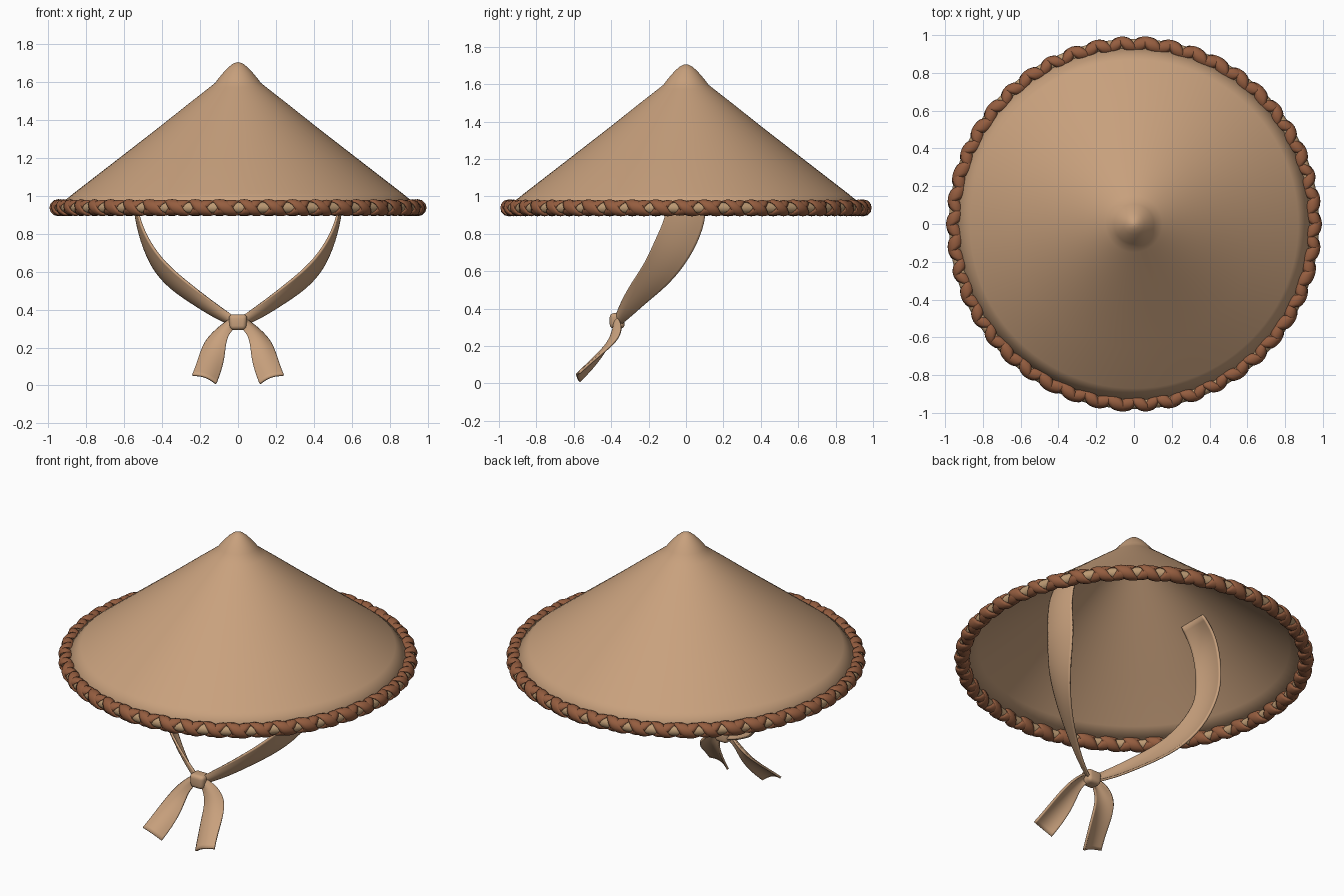
import bpy
import bmesh
from math import sin, cos, pi, tau, radians
from mathutils import Vector

if "Cube" in bpy.data.objects:
    bpy.data.objects.remove(bpy.data.objects["Cube"], do_unlink=True)


def material(name, rgb):
    m = bpy.data.materials.new(name)
    m.use_nodes = True
    m.diffuse_color = (*rgb, 1)
    m.node_tree.nodes["Principled BSDF"].inputs["Base Color"].default_value = (*rgb, 1)
    return m


TAN = material("tan cloth", (0.58, 0.355, 0.205))
CANE = material("pale cane", (0.5, 0.32, 0.17))
BROWN = material("brown lacing", (0.30, 0.11, 0.05))


def grid(name, rows, mat, wrap_rows=False, wrap_cols=False):
    """Skin a grid of points with quads."""
    bm = bmesh.new()
    vs = [[bm.verts.new(p) for p in row] for row in rows]
    nr, nc = len(vs), len(vs[0])
    for i in range(nr if wrap_rows else nr - 1):
        for j in range(nc if wrap_cols else nc - 1):
            a, b = vs[i], vs[(i + 1) % nr]
            k = (j + 1) % nc
            bm.faces.new((a[j], a[k], b[k], b[j]))
    bmesh.ops.remove_doubles(bm, verts=bm.verts, dist=1e-5)
    return finish(name, bm, mat)


def finish(name, bm, mat):
    me = bpy.data.meshes.new(name)
    bm.to_mesh(me)
    bm.free()
    me.materials.append(mat)
    ob = bpy.data.objects.new(name, me)
    bpy.context.collection.objects.link(ob)
    bpy.ops.object.select_all(action="DESELECT")
    ob.select_set(True)
    bpy.context.view_layer.objects.active = ob
    bpy.ops.object.shade_smooth_by_angle(angle=radians(50))
    return ob


def thicken(ob, thickness, offset):
    mod = ob.modifiers.new("thickness", "SOLIDIFY")
    mod.thickness = thickness
    mod.offset = offset


def ribbon_rows(points):
    """Each point is centre, width vector and bulge vector."""
    return [[c + w * s / 2 + b * (1 - s * s) for s in (-1, -0.5, 0, 0.5, 1)]
            for c, w, b in points]


# Conical crown with a small rounded cap
profile = [(0.945, 0.95), (0.87, 1.012), (0.65, 1.182), (0.42, 1.36), (0.25, 1.495),
           (0.15, 1.573), (0.12, 1.597), (0.105, 1.618), (0.08, 1.648),
           (0.055, 1.675), (0.03, 1.696), (0.012, 1.704), (0, 1.706)]
SEG = 96
crown = grid("crown", [[(r * cos(tau * j / SEG), r * sin(tau * j / SEG), z)
                        for j in range(SEG)] for r, z in profile], TAN, wrap_cols=True)
thicken(crown, 0.012, -1)

# Cane hoop around the brim
RIM_R, RIM_Z = 0.95, 0.938


def rim_point(theta, phi, r):
    d = RIM_R + r * cos(phi)
    return Vector((d * cos(theta), d * sin(theta), RIM_Z + r * sin(phi)))


grid("brim_hoop", [[rim_point(tau * j / 128, tau * i / 12, 0.03) for j in range(128)]
                   for i in range(12)], CANE, wrap_rows=True, wrap_cols=True)

# Two opposite spirals of lacing, crossing on the outside and inside of the hoop
WRAPS, STEPS = 46, 12
for name, turn, lift in (("lacing_left", 1, 0.031), ("lacing_right", -1, 0.034)):
    pts = []
    for i in range(WRAPS * STEPS):
        theta = tau * i / (WRAPS * STEPS)
        phi = turn * WRAPS * theta
        centre = rim_point(theta, phi, lift)
        outward = (centre - rim_point(theta, phi, 0)).normalized()
        width = 0.072 + 0.014 * sin(7 * theta) * cos(11 * theta)
        along = Vector((-sin(theta), cos(theta), 0))
        pts.append((centre, along * width, outward * 0.007))
    lacing = grid(name, ribbon_rows(pts), BROWN, wrap_rows=True)
    thicken(lacing, 0.008, 0)


# Cloth ribbons: centre and width vector for the left side, mirrored for the right
def cloth(name, side, path, bulge):
    pts = [(Vector((c[0] * side, c[1], c[2])), Vector((w[0] * side, w[1], w[2])))
           for c, w in path]
    full = []
    for i, (c, w) in enumerate(pts):
        t = pts[min(i + 1, len(pts) - 1)][0] - pts[max(i - 1, 0)][0]
        full.append((c, w, t.cross(w).normalized() * bulge * side))
    ob = grid(name, ribbon_rows(full), TAN)
    sub = ob.modifiers.new("smooth", "SUBSURF")
    sub.levels = sub.render_levels = 2
    sub.boundary_smooth = "PRESERVE_CORNERS"
    thicken(ob, 0.012, 0)


strap = [((0.42, 0, 1.335), (0, 0.18, 0)), ((0.5, 0, 1.24), (0, 0.2, 0)),
         ((0.535, 0, 1.1), (0, 0.2, 0)), ((0.535, 0.005, 0.95), (0, 0.21, 0)),
         ((0.52, -0.01, 0.85), (0, 0.21, -0.04)), ((0.48, -0.07, 0.72), (0.01, 0.19, -0.09)),
         ((0.39, -0.15, 0.59), (0, 0.13, -0.11)), ((0.25, -0.25, 0.485), (0, 0.09, -0.09)),
         ((0.12, -0.32, 0.395), (0, 0.05, -0.075)), ((0.02, -0.36, 0.34), (0, 0.02, -0.05))]
tail = [((0.02, -0.365, 0.335), (0.04, 0, 0.03)), ((0.07, -0.365, 0.295), (0.05, 0.05, 0.03)),
        ((0.115, -0.38, 0.235), (0.1, 0.05, 0.02)), ((0.135, -0.44, 0.16), (0.125, 0.02, 0.03)),
        ((0.155, -0.51, 0.09), (0.125, 0, 0.04)), ((0.178, -0.57, 0.032), (0.125, 0, 0.045))]
for side, label in ((1, "left"), (-1, "right")):
    cloth(label + "_strap", side, strap, 0.014)
    cloth(label + "_tail", side, tail, 0.02)

# Knot that gathers the straps and tails
bm = bmesh.new()
bmesh.ops.create_cube(bm, size=1)
bmesh.ops.scale(bm, vec=(0.1, 0.08, 0.082), verts=bm.verts)
for v in bm.verts:
    if v.co.z < 0:
        v.co.x *= 0.85
bmesh.ops.bevel(bm, geom=bm.edges[:], offset=0.022, segments=4, profile=0.5, affect="EDGES")
bmesh.ops.translate(bm, vec=(0, -0.368, 0.334), verts=bm.verts)
finish("knot", bm, TAN)
